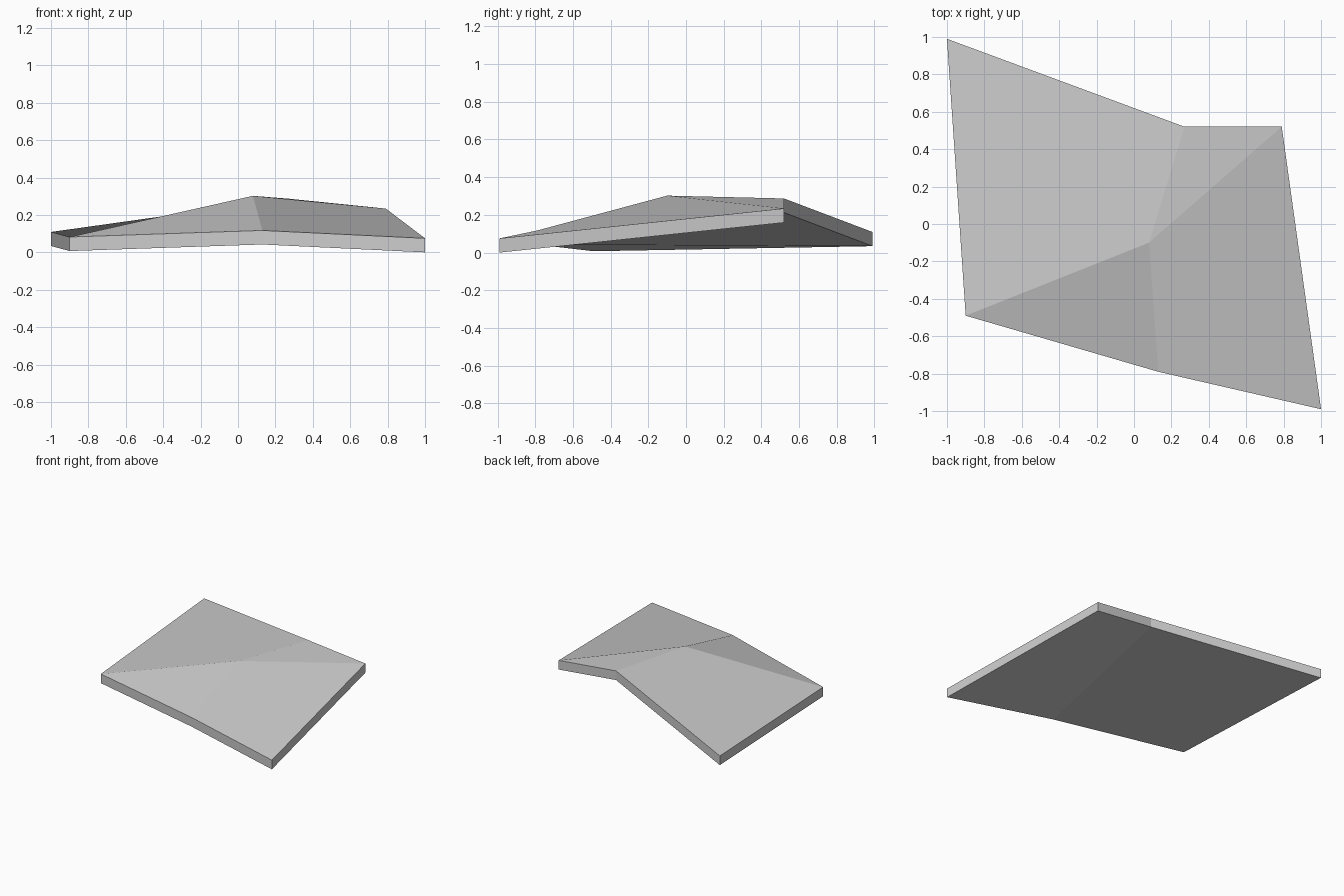
import bpy
import bmesh
from mathutils import Vector

# Remove the default object
if "Cube" in bpy.data.objects:
    bpy.data.objects.remove(bpy.data.objects["Cube"], do_unlink=True)

THICKNESS = 0.075

# Plain grey material
grey = bpy.data.materials.new("plain_grey")
grey.use_nodes = True
color = (0.6, 0.6, 0.6, 1.0)
grey.diffuse_color = color
grey.node_tree.nodes["Principled BSDF"].inputs["Base Color"].default_value = color

# Upper rim corners, counter-clockwise from the back right, and the raised peak
rim = {
    "back_right": (-1.0, 0.99, 0.112),
    "front_right": (-0.9, -0.49, 0.085),
    "front_fold": (0.13, -0.79, 0.12),
    "front_left": (1.0, -0.99, 0.078),
    "back_left": (0.79, 0.52, 0.237),
    "back_notch": (0.27, 0.52, 0.29),
}
peak_position = (0.08, -0.10, 0.305)

bm = bmesh.new()
top = {name: bm.verts.new(co) for name, co in rim.items()}
low = {name: bm.verts.new(Vector(co) - Vector((0, 0, THICKNESS)))
       for name, co in rim.items()}
top["peak"] = bm.verts.new(peak_position)

# Faceted upper surface, folding around the peak
for names in (
    ("front_right", "peak", "back_notch", "back_right"),
    ("front_right", "front_fold", "peak"),
    ("front_fold", "front_left", "back_left", "peak"),
    ("peak", "back_left", "back_notch"),
):
    bm.faces.new([top[n] for n in names])

# Underside, folded once from the notch to the front edge
for names in (
    ("front_fold", "front_right", "back_right", "back_notch"),
    ("front_fold", "back_notch", "back_left", "front_left"),
):
    bm.faces.new([low[n] for n in names])

# Rim walls
corners = list(rim)
for a, b in zip(corners, corners[1:] + corners[:1]):
    bm.faces.new((low[a], low[b], top[b], top[a]))

bmesh.ops.recalc_face_normals(bm, faces=bm.faces)

# Rest the lowest corner on the ground
drop = min(v.co.z for v in bm.verts)
bmesh.ops.translate(bm, verts=bm.verts, vec=(0, 0, -drop))

mesh = bpy.data.meshes.new("folded_slab")
bm.to_mesh(mesh)
bm.free()
mesh.materials.append(grey)
slab = bpy.data.objects.new("folded_slab", mesh)
bpy.context.collection.objects.link(slab)
